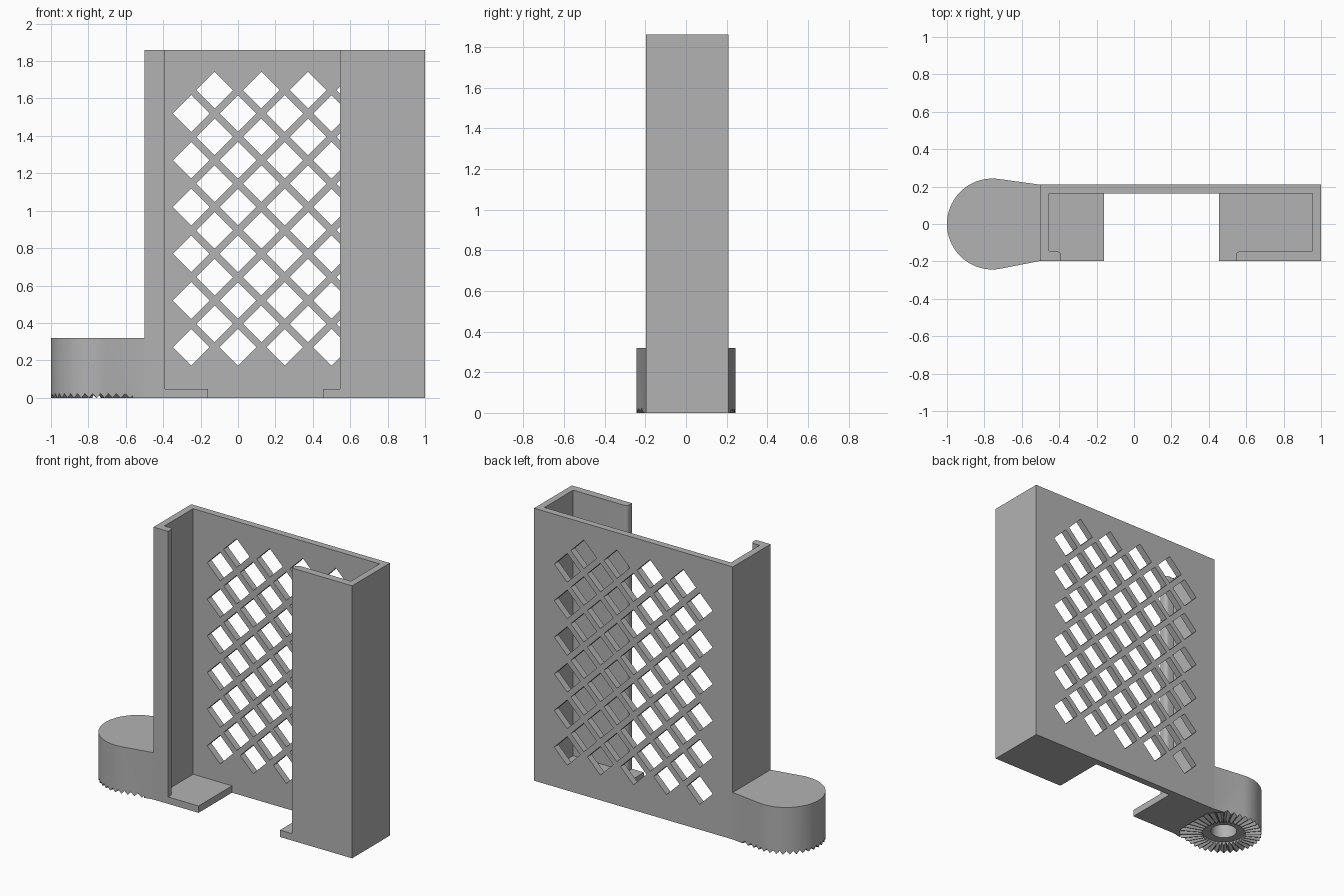
import bpy, bmesh
from math import sin, cos, tan, pi, atan2, acos, hypot, radians
from mathutils import Matrix, Vector

cube = bpy.data.objects.get("Cube")
if cube:
    bpy.data.objects.remove(cube, do_unlink=True)

grey = bpy.data.materials.new("plain grey")
grey.use_nodes = True
grey.diffuse_color = (0.45, 0.45, 0.45, 1)
grey.node_tree.nodes["Principled BSDF"].inputs["Base Color"].default_value = (0.45, 0.45, 0.45, 1)


def finish(name, bm):
    bmesh.ops.recalc_face_normals(bm, faces=bm.faces)
    mesh = bpy.data.meshes.new(name)
    bm.to_mesh(mesh)
    bm.free()
    mesh.materials.append(grey)
    obj = bpy.data.objects.new(name, mesh)
    bpy.context.collection.objects.link(obj)
    return obj


def add_prism(bm, points, direction):
    """Extrude a closed loop of 3D points along a direction."""
    face = bm.faces.new([bm.verts.new(p) for p in points])
    ext = bmesh.ops.extrude_face_region(bm, geom=[face])["geom"]
    verts = [g for g in ext if isinstance(g, bmesh.types.BMVert)]
    bmesh.ops.translate(bm, verts=verts, vec=direction)


def prism(name, outline, z0, z1):
    bm = bmesh.new()
    add_prism(bm, [(x, y, z0) for x, y in outline], Vector((0, 0, z1 - z0)))
    return finish(name, bm)


def circle(cx, cy, r, n=64):
    return [(cx + r * cos(2 * pi * i / n), cy + r * sin(2 * pi * i / n)) for i in range(n)]


def combine(target, tool, operation):
    """Apply a boolean and remove the tool object."""
    mod = target.modifiers.new("combine", "BOOLEAN")
    mod.operation, mod.solver, mod.object = operation, "EXACT", tool
    bpy.context.view_layer.update()
    graph = bpy.context.evaluated_depsgraph_get()
    result = bpy.data.meshes.new_from_object(target.evaluated_get(graph))
    target.modifiers.clear()
    target.data = result
    bpy.data.objects.remove(tool, do_unlink=True)


# Holder dimensions
LEFT, RIGHT, FRONT, BACK, HEIGHT = -0.5, 1.0, -0.197, 0.21, 1.86
WALL, FLOOR = 0.046, 0.047
LIP_L, LIP_R, ROUND = -0.39, 0.545, 0.025
lip_y, in_l, in_r = FRONT + 0.052, LEFT + WALL, RIGHT - WALL


# C-shaped holder wall with rounded inner lip corners
def lip_arc(x, side):
    steps = [radians(a) for a in range(0, 91, 15)]
    return [(x + side * ROUND * (1 - cos(a)), lip_y - ROUND + ROUND * sin(a)) for a in steps]


outline = [(LEFT, BACK), (LEFT, FRONT), (LIP_L, FRONT)] + lip_arc(LIP_L, -1)
outline += [(in_l, lip_y), (in_l, BACK - WALL), (in_r, BACK - WALL), (in_r, lip_y)]
outline += lip_arc(LIP_R, 1)[::-1] + [(LIP_R, FRONT), (RIGHT, FRONT), (RIGHT, BACK)]
holder = prism("holder_shell", outline, 0, HEIGHT)

# Two floor ledges, open in the middle
for x0, x1 in ((LEFT, -0.16), (0.455, RIGHT)):
    ledge = prism("floor_ledge", [(x0, FRONT), (x1, FRONT), (x1, BACK), (x0, BACK)], 0, FLOOR)
    combine(holder, ledge, "UNION")

# Diamond lattice through the back wall
PITCH, HALF = 0.25, 0.098
bm = bmesh.new()
for shift, columns in ((0, 5), (PITCH / 2, 4)):
    for col in range(columns):
        for row in range(6):
            x, z = -0.25 + shift + col * PITCH, 0.27 + shift + row * PITCH
            corners = [(x + HALF, 0.1, z), (x, 0.1, z + HALF), (x - HALF, 0.1, z), (x, 0.1, z - HALF)]
            add_prism(bm, corners, Vector((0, 0.2, 0)))
combine(holder, finish("diamond_cutter", bm), "DIFFERENCE")

# Mounting lug: round end with straight sides running to the holder
CX, R, LUG_H = -0.757, 0.243, 0.32


def tangent(y):
    dx = LEFT - CX
    turn = acos(R / hypot(dx, y))
    return atan2(y, dx) + (turn if y > 0 else -turn)


a0, a1, n = tangent(BACK), tangent(FRONT) + 2 * pi, 48
lug_outline = [(LEFT + 0.01, FRONT), (LEFT + 0.01, BACK), (LEFT, BACK)]
lug_outline += [(CX + R * cos(a0 + (a1 - a0) * i / n), R * sin(a0 + (a1 - a0) * i / n))
                for i in range(n + 1)]
lug_outline.append((LEFT, FRONT))
lug = prism("mounting_lug", lug_outline, 0, LUG_H)

# Radial V notches that form the toothed ring under the lug
TEETH, DEPTH, INNER, OUTER = 36, 0.023, 0.13, 0.285
bm = bmesh.new()
for i in range(TEETH):
    spin = Matrix.Translation((CX, 0, 0)) @ Matrix.Rotation(2 * pi * (i + 0.5) / TEETH, 4, "Z")
    rings = []
    for r in (INNER, OUTER):
        w = r * tan(pi / TEETH) * 0.97
        rings.append([bm.verts.new(spin @ Vector(p)) for p in
                      ((r, -w, -0.002), (r, w, -0.002), (r, 0, DEPTH))])
    a, b = rings
    bm.faces.new(a)
    bm.faces.new(b)
    for k in range(3):
        bm.faces.new((a[k], a[k - 1], b[k - 1], b[k]))
combine(lug, finish("tooth_cutter", bm), "DIFFERENCE")

# Recessed ring and blind bolt hole in the middle of the teeth
for radius, depth in ((0.14, 0.0235), (0.083, 0.25)):
    combine(lug, prism("bore_cutter", circle(CX, 0, radius), -0.05, depth), "DIFFERENCE")

# Smooth the curved walls, keep the corners sharp
for obj in (holder, lug):
    bpy.ops.object.select_all(action="DESELECT")
    obj.select_set(True)
    bpy.context.view_layer.objects.active = obj
    bpy.ops.object.shade_smooth_by_angle(angle=radians(25))
